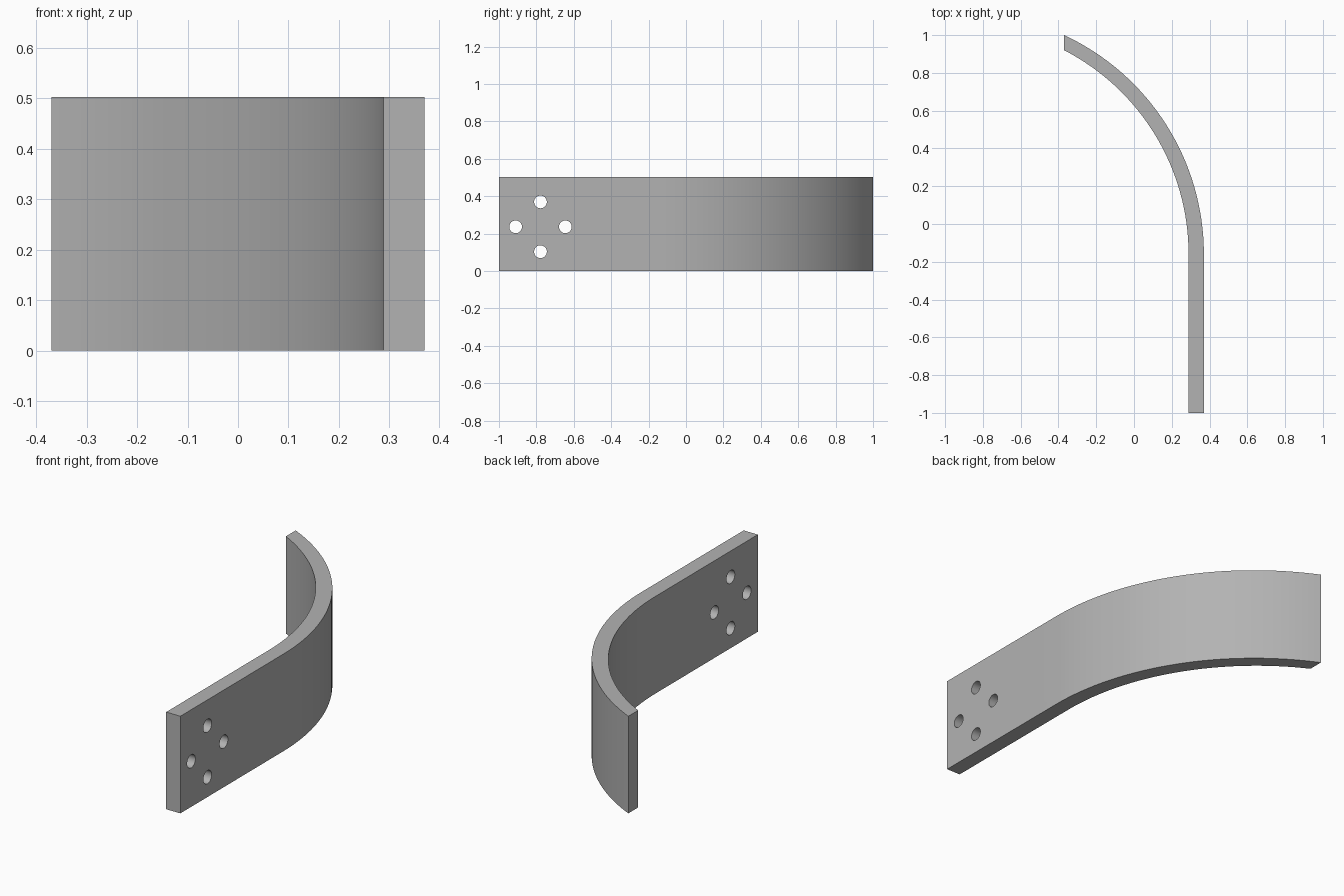
import bpy, bmesh, math

if "Cube" in bpy.data.objects:
    bpy.data.objects.remove(bpy.data.objects["Cube"])

HEIGHT, START_Y, STEPS = 0.503, -0.16, 32


def arc(x0, x1, y1):
    """Arc leaving (x0, START_Y) along +y and ending at (x1, y1)."""
    dx, dy = x0 - x1, y1 - START_Y
    r = (dx * dx + dy * dy) / (2 * dx)
    end = math.asin(dy / r)
    return [(x0 - r + r * math.cos(end * i / STEPS),
             START_Y + r * math.sin(end * i / STEPS)) for i in range(STEPS + 1)]


def mesh_object(name, bm):
    bmesh.ops.recalc_face_normals(bm, faces=bm.faces)
    mesh = bpy.data.meshes.new(name)
    bm.to_mesh(mesh)
    bm.free()
    ob = bpy.data.objects.new(name, mesh)
    bpy.context.collection.objects.link(ob)
    return ob


grey = bpy.data.materials.new("plain grey")
grey.diffuse_color = (0.45, 0.45, 0.45, 1)
grey.use_nodes = True
grey.node_tree.nodes["Principled BSDF"].inputs["Base Color"].default_value = grey.diffuse_color

# curved strap: straight leg followed by a bend, extruded upwards
outer = [(0.37, -1.0)] + arc(0.37, -0.37, 1.0)
inner = [(0.289, -1.0)] + arc(0.289, -0.37, 0.92)
bm = bmesh.new()
profile = bm.faces.new([bm.verts.new((x, y, 0)) for x, y in outer + inner[::-1]])
top = bmesh.ops.extrude_face_region(bm, geom=[profile])["geom"]
bmesh.ops.translate(bm, vec=(0, 0, HEIGHT),
                    verts=[g for g in top if isinstance(g, bmesh.types.BMVert)])
strap = mesh_object("curved_strap", bm)
strap.data.materials.append(grey)

# four bolt holes in a diamond pattern
bm = bmesh.new()
for i in range(4):
    a = i * math.pi / 2
    y, z = -0.778 + 0.133 * math.cos(a), 0.236 + 0.133 * math.sin(a)
    ring = [bm.verts.new((0.2, y + 0.034 * math.cos(t), z + 0.034 * math.sin(t)))
            for t in (2 * math.pi * k / 32 for k in range(32))]
    face = bm.faces.new(ring)
    far = bmesh.ops.extrude_face_region(bm, geom=[face])["geom"]
    bmesh.ops.translate(bm, vec=(0.3, 0, 0),
                        verts=[g for g in far if isinstance(g, bmesh.types.BMVert)])
cutter = mesh_object("hole_cutter", bm)
cutter.data.materials.append(grey)

bpy.context.view_layer.objects.active = strap
strap.select_set(True)
cut = strap.modifiers.new("bolt_holes", 'BOOLEAN')
cut.operation, cut.solver, cut.object = 'DIFFERENCE', 'EXACT', cutter
bpy.ops.object.modifier_apply(modifier=cut.name)
bpy.data.objects.remove(cutter)
bpy.ops.object.shade_smooth_by_angle(angle=math.radians(30))
